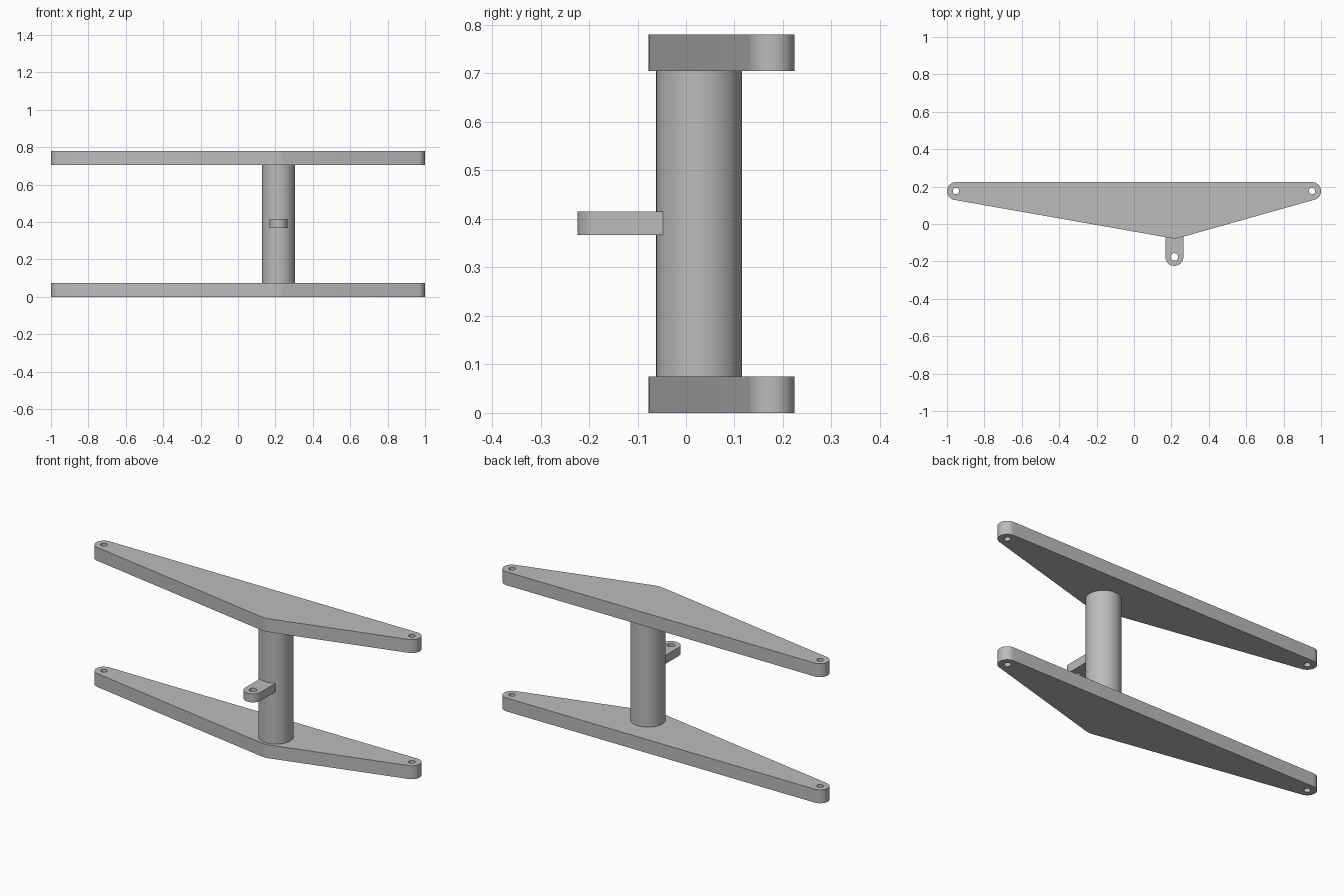
import bpy, bmesh
from math import sin, cos, tau, radians
from mathutils.geometry import convex_hull_2d

cube = bpy.data.objects.get("Cube")
if cube:
    bpy.data.objects.remove(cube, do_unlink=True)

grey = bpy.data.materials.new("plain grey")
grey.use_nodes = True
grey.diffuse_color = (0.5, 0.5, 0.5, 1)
grey.node_tree.nodes["Principled BSDF"].inputs["Base Color"].default_value = (0.5, 0.5, 0.5, 1)

POST = (0.216, 0.027)
END_R = 0.048
HOLE_R = 0.017


def circle(x, y, r, n=64):
    return [(x + r * cos(tau * i / n), y + r * sin(tau * i / n)) for i in range(n)]


def hull(points):
    return [points[i] for i in convex_hull_2d(points)]


def slab(name, outline, holes, z0, z1):
    """Extrude a flat outline with holes from z0 to z1."""
    bm = bmesh.new()
    edges = []
    for loop in [outline] + holes:
        vs = [bm.verts.new((x, y, z0)) for x, y in loop]
        edges += [bm.edges.new((vs[i - 1], vs[i])) for i in range(len(vs))]
    if holes:
        bmesh.ops.triangle_fill(bm, use_beauty=True, use_dissolve=False, edges=edges)
    else:
        bm.faces.new(vs)
    new = bmesh.ops.extrude_face_region(bm, geom=bm.faces[:], use_keep_orig=True)["geom"]
    bmesh.ops.translate(bm, vec=(0, 0, z1 - z0),
                        verts=[v for v in new if isinstance(v, bmesh.types.BMVert)])
    bmesh.ops.recalc_face_normals(bm, faces=bm.faces[:])
    mesh = bpy.data.meshes.new(name)
    bm.to_mesh(mesh)
    bm.free()
    mesh.materials.append(grey)
    obj = bpy.data.objects.new(name, mesh)
    bpy.context.collection.objects.link(obj)
    bpy.ops.object.select_all(action="DESELECT")
    obj.select_set(True)
    bpy.context.view_layer.objects.active = obj
    bpy.ops.object.shade_smooth_by_angle(angle=radians(30))
    return obj


# Two matching arms: rounded ends joined by tangents around the post
ends = [(-0.952, 0.176), (0.952, 0.176)]
arm = hull([p for e in ends for p in circle(*e, END_R)] + circle(*POST, 0.104))
arm_holes = [circle(*e, HOLE_R, 32) for e in ends]
slab("lower_arm", arm, arm_holes, 0, 0.075)
slab("upper_arm", arm, arm_holes, 0.705, 0.78)

# Round post between the arms
slab("post", circle(*POST, 0.0885), [], 0.075, 0.705)

# Round-ended lug on the front of the post
tip = (POST[0], -0.176)
lug = hull(circle(*tip, END_R) + [(POST[0] - END_R, -0.04), (POST[0] + END_R, -0.04)])
slab("front_lug", lug, [circle(*tip, 0.02, 32)], 0.367, 0.415)
